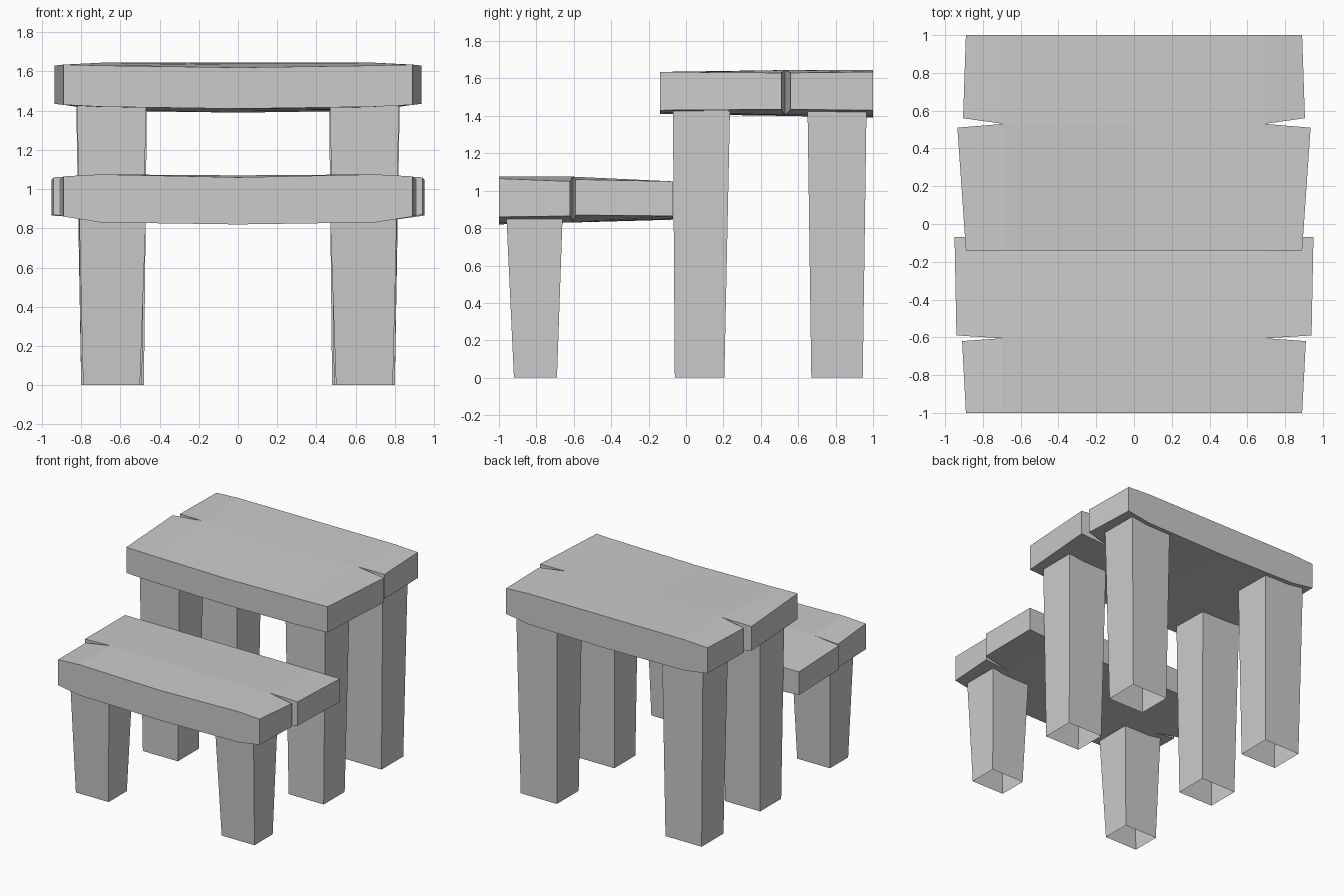
import bpy
import bmesh

cube = bpy.data.objects.get("Cube")
if cube:
    bpy.data.objects.remove(cube, do_unlink=True)

stone = bpy.data.materials.new("grey_stone")
stone.use_nodes = True
GREY = (0.6, 0.6, 0.6, 1.0)
stone.diffuse_color = GREY
stone.node_tree.nodes["Principled BSDF"].inputs["Base Color"].default_value = GREY


def finish(name, bm):
    mesh = bpy.data.meshes.new(name)
    bm.to_mesh(mesh)
    bm.free()
    mesh.materials.append(stone)
    obj = bpy.data.objects.new(name, mesh)
    bpy.context.collection.objects.link(obj)
    return obj


def slab(name, ends, ys, tip, tip_y, tops, bottoms):
    """Slab with a V notch at each end. Rows: front, notch front lip,
    notch back lip, back. Heights per row are given as end, tip, middle."""
    bm = bmesh.new()
    grid = {}
    for row in range(4):
        for col in range(5):
            side = (col > 2) - (col < 2)
            kind = 2 - abs(col - 2)
            if row == 2 and kind > 0:      # the two lips meet inside the notch
                for layer in range(2):
                    grid[row, col, layer] = grid[1, col, layer]
                continue
            x = side * (ends[row] if kind == 0 else tip)
            y = tip_y if row == 1 and kind > 0 else ys[row]
            for layer, heights in enumerate((bottoms, tops)):
                grid[row, col, layer] = bm.verts.new((x, y, heights[row][kind]))
    # top and underside
    for row in (0, 2):
        for col in range(4):
            for layer in range(2):
                bm.faces.new([grid[r, c, layer] for r, c in
                              ((row, col), (row, col + 1), (row + 1, col + 1), (row + 1, col))])
    # walls around the outline
    loop = [(0, c) for c in range(5)] + [(1, 4), (1, 3), (2, 4)]
    loop += [(3, c) for c in reversed(range(5))] + [(2, 0), (1, 1), (1, 0)]
    for a, b in zip(loop, loop[1:] + loop[:1]):
        bm.faces.new([grid[(*a, 0)], grid[(*b, 0)], grid[(*b, 1)], grid[(*a, 1)]])
    bmesh.ops.recalc_face_normals(bm, faces=bm.faces)
    return finish(name, bm)


def leg(name, side, foot_x, foot_y, head_x, head_y, height):
    """Tapered square leg, open at both ends."""
    bm = bmesh.new()
    rings = []
    for (x0, x1), (y0, y1), z in ((foot_x, foot_y, 0), (head_x, head_y, height)):
        rings.append([bm.verts.new((side * x, y, z))
                      for x, y in ((x0, y0), (x1, y0), (x1, y1), (x0, y1))])
    for i in range(4):
        j = (i + 1) % 4
        quad = [rings[0][i], rings[0][j], rings[1][j], rings[1][i]]
        bm.faces.new(quad if side > 0 else quad[::-1])
    return finish(name, bm)


# Low front step
slab("lower_step", (0.89, 0.91, 0.94, 0.95), (-1.0, -0.62, -0.59, -0.07), 0.70, -0.605,
     ((1.065, 1.075, 1.06), (1.05, 1.075, 1.07), (1.06, 1.075, 1.07), (1.05, 1.05, 1.05)),
     ((0.86, 0.83, 0.82), (0.865, 0.83, 0.83), (0.87, 0.83, 0.83), (0.865, 0.85, 0.845)))

# High back seat
slab("upper_seat", (0.89, 0.935, 0.905, 0.89), (-0.14, 0.51, 0.56, 1.0), 0.69, 0.53,
     ((1.635, 1.63, 1.62), (1.63, 1.645, 1.64), (1.63, 1.645, 1.64), (1.635, 1.645, 1.645)),
     ((1.43, 1.42, 1.41), (1.435, 1.405, 1.40), (1.435, 1.405, 1.40), (1.43, 1.40, 1.39)))

# Three pairs of legs
for side, word in ((1, "left"), (-1, "right")):
    leg("front_leg_" + word, side, (0.50, 0.79), (-0.92, -0.69),
        (0.47, 0.81), (-0.96, -0.66), 0.86)
    leg("middle_leg_" + word, side, (0.49, 0.80), (-0.06, 0.205),
        (0.47, 0.82), (-0.07, 0.235), 1.43)
    leg("back_leg_" + word, side, (0.48, 0.80), (0.67, 0.945),
        (0.465, 0.825), (0.65, 0.965), 1.43)
